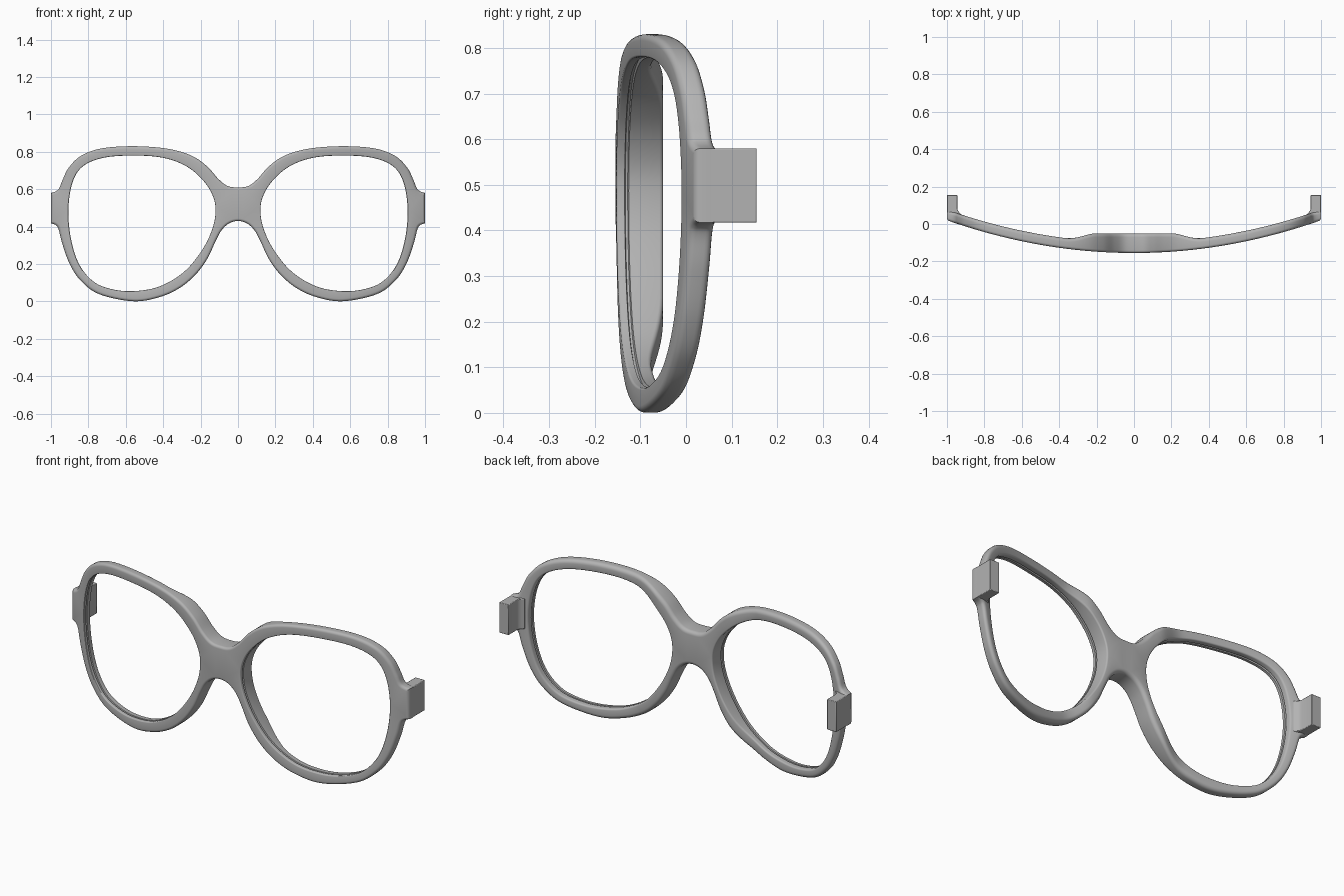
import bpy, bmesh, math
from mathutils import Vector

if "Cube" in bpy.data.objects:
    bpy.data.objects.remove(bpy.data.objects["Cube"], do_unlink=True)

grey = bpy.data.materials.new("frame grey")
grey.use_nodes = True
colour = (0.45, 0.45, 0.45, 1)
grey.diffuse_color = colour
grey.node_tree.nodes["Principled BSDF"].inputs["Base Color"].default_value = colour


def spline(points, before, after, steps=7):
    """Smooth curve through the points, using a phantom point at each end."""
    p = [Vector(q) for q in [before] + points + [after]]
    out = []
    for a, b, c, d in zip(p, p[1:], p[2:], p[3:]):
        for i in range(steps):
            t = i / steps
            out.append(0.5 * (2 * b + (c - a) * t + (2 * a - 5 * b + 4 * c - d) * t * t
                              + (3 * b - a - 3 * c + d) * t ** 3))
    return out


def inward(loop):
    """Unit normals pointing into the area that the loop encloses."""
    n = len(loop)
    area = sum(loop[i - 1].cross(loop[i]) for i in range(n))
    sign = 1 if area > 0 else -1
    result = []
    for i in range(n):
        t = (loop[(i + 1) % n] - loop[i]).normalized() + (loop[i] - loop[i - 1]).normalized()
        result.append(Vector((-t.y, t.x)).normalized() * sign)
    return result


def front_y(x):
    return -0.155 + 0.175 * x * x


def back_y(x):
    # The bridge is thick, easing into thin rims
    t = min(max((abs(x) - 0.2) / 0.17, 0), 1)
    t = t * t * (3 - 2 * t)
    return -0.05 * (1 - t) + (front_y(x) + 0.056) * t


def rounded(radius, steps=5):
    """Quarter circle as (inset, depth) pairs, from face to wall."""
    angles = [math.pi / 2 * i / steps for i in range(steps + 1)]
    return [(radius * (1 - math.sin(a)), radius * (1 - math.cos(a))) for a in angles]


def finish(bm, name):
    bmesh.ops.recalc_face_normals(bm, faces=bm.faces[:])
    mesh = bpy.data.meshes.new(name)
    bm.to_mesh(mesh)
    bm.free()
    mesh.materials.append(grey)
    obj = bpy.data.objects.new(name, mesh)
    bpy.context.collection.objects.link(obj)
    bpy.ops.object.select_all(action='DESELECT')
    obj.select_set(True)
    bpy.context.view_layer.objects.active = obj
    bpy.ops.object.shade_smooth_by_angle(angle=math.radians(35))
    return obj


# Outer outline, half then mirrored
top = [(0, .61), (.055, .617), (.105, .655), (.165, .722), (.25, .78), (.38, .817), (.56, .83),
       (.73, .818), (.84, .778), (.905, .715), (.938, .65), (.955, .607), (.972, .59), (1, .58)]
bottom = [(1, .417), (.974, .408), (.959, .385), (.94, .31), (.9, .2), (.84, .11), (.74, .038),
          (.56, .001), (.42, .023), (.31, .073), (.225, .145), (.163, .23), (.12, .322),
          (.088, .38), (.048, .417), (0, .43)]
half = spline(top, (-.055, .617), (1.02, .577)) + [Vector(top[-1])]
half += spline(bottom, (1.02, .42), (-.048, .417)) + [Vector(bottom[-1])]
outline = half + [Vector((-p.x, p.y)) for p in reversed(half[1:-1])]

# Lens openings
hole = [(.12, .485), (.135, .565), (.185, .645), (.275, .722), (.4, .768), (.56, .78),
        (.72, .768), (.83, .722), (.885, .635), (.907, .49), (.893, .335), (.85, .2),
        (.775, .108), (.68, .067), (.56, .055), (.42, .08), (.29, .157), (.195, .27), (.138, .385)]
left_hole = spline(hole + hole[:1], hole[-1], hole[1])
right_hole = [Vector((-p.x, p.y)) for p in left_hole]

# Wall profiles: (inset into the material, depth, depth measured from the back)
outer_wall = [(i, d, False) for i, d in rounded(.014)]
outer_wall += [(i, d, True) for i, d in reversed(rounded(.02))]
groove = [(0, .018, False), (.008, .02, False), (.008, .025, False), (0, .027, False)]
inner_wall = [(i, d, False) for i, d in rounded(.005, 3)] + groove
inner_wall += [(i, d, True) for i, d in reversed(rounded(.008, 3))]

# Frame: walls around each loop, then filled front and back
bm = bmesh.new()
depths, front_edges, back_edges = [], [], []
for loop, wall, side in ((outline, outer_wall, 1), (left_hole, inner_wall, -1), (right_hole, inner_wall, -1)):
    normals = inward(loop)
    n = len(loop)
    rings = []
    for inset, depth, from_back in wall:
        ring = []
        for p, normal in zip(loop, normals):
            q = p + normal * inset * side
            v = bm.verts.new((q.x, 0, q.y))
            depths.append((v, back_y(q.x) - depth if from_back else front_y(q.x) + depth))
            ring.append(v)
        rings.append(ring)
    for a, b in zip(rings, rings[1:]):
        for i in range(n):
            bm.faces.new((a[i - 1], a[i], b[i], b[i - 1]))
    for ring, edges in ((rings[0], front_edges), (rings[-1], back_edges)):
        edges += [bm.edges.get((ring[i - 1], ring[i])) for i in range(n)]
for edges in (front_edges, back_edges):
    bmesh.ops.triangle_fill(bm, edges=edges, use_beauty=True, normal=(0, 1, 0))
for v, y in depths:
    v.co.y = y
finish(bm, "glasses_frame")

# Temple hinge blocks with a small fillet into the frame
profile = [(1, .035), (1, .155), (.945, .155), (.945, .085), (.941, .07), (.932, .06),
           (.922, .05), (.922, .03)]
for name, s in (("left_hinge_block", 1), ("right_hinge_block", -1)):
    bm = bmesh.new()
    face = bm.faces.new([bm.verts.new((s * x, y, .417)) for x, y in profile])
    made = bmesh.ops.extrude_face_region(bm, geom=[face])["geom"]
    for v in made:
        if isinstance(v, bmesh.types.BMVert):
            v.co.z = .58
    block = finish(bm, name)
    bevel = block.modifiers.new("soft edges", 'BEVEL')
    bevel.width = .003
    bevel.segments = 2
    bevel.limit_method = 'ANGLE'
    bevel.angle_limit = math.radians(50)
